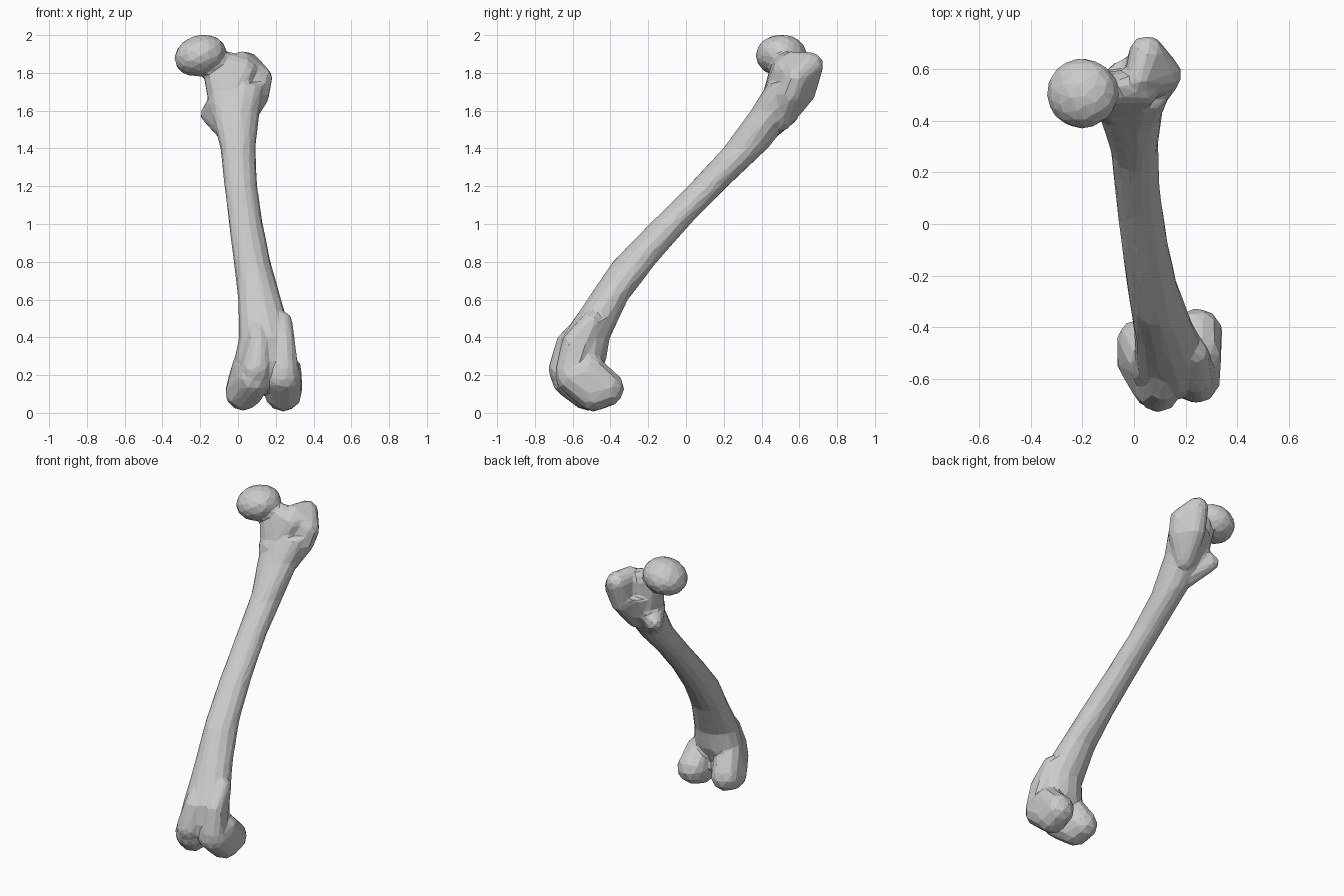
import bpy, bmesh, math
from mathutils import Matrix, Vector

cube = bpy.data.objects.get("Cube")
if cube:
    bpy.data.objects.remove(cube)

bone = bpy.data.materials.new("bone grey")
bone.use_nodes = True
COLOUR = (0.6, 0.6, 0.6, 1)
bone.diffuse_color = COLOUR
bone.node_tree.nodes["Principled BSDF"].inputs["Base Color"].default_value = COLOUR

bm = bmesh.new()


def hull(*balls):
    """Convex skin around balls given as (x, y, z, radius)."""
    part = bmesh.new()
    for x, y, z, r in balls:
        bmesh.ops.create_icosphere(part, subdivisions=2, radius=r,
                                   matrix=Matrix.Translation((x, y, z)))
    points = [v.co.copy() for v in part.verts]
    part.free()
    verts = [bm.verts.new(p) for p in points]
    out = bmesh.ops.convex_hull(bm, input=verts)
    junk = {g for g in out["geom_interior"] + out["geom_unused"]
            if isinstance(g, bmesh.types.BMVert)}
    bmesh.ops.delete(bm, geom=list(junk), context="VERTS")


def loft(sections, sides=14):
    """Capped tube through level ellipses (z, x, y, half width, half depth)."""
    rings = []
    for z, x, y, rx, ry in sections:
        angles = [math.tau * i / sides for i in range(sides)]
        rings.append([bm.verts.new((x + rx * math.cos(a), y + ry * math.sin(a), z))
                      for a in angles])
    for low, high in zip(rings, rings[1:]):
        for i in range(sides):
            j = (i + 1) % sides
            bm.faces.new((low[i], low[j], high[j], high[i]))
    bm.faces.new(rings[0][::-1])
    bm.faces.new(rings[-1])


# Shaft, flaring at both ends
loft([(0.16, 0.14, -0.57, 0.14, 0.09),
      (0.28, 0.14, -0.55, 0.16, 0.13),
      (0.40, 0.145, -0.53, 0.14, 0.13),
      (0.60, 0.115, -0.415, 0.115, 0.11),
      (0.80, 0.075, -0.27, 0.097, 0.12),
      (1.00, 0.042, -0.085, 0.09, 0.11),
      (1.20, 0.015, 0.115, 0.087, 0.107),
      (1.40, 0.0, 0.315, 0.093, 0.12),
      (1.60, -0.015, 0.465, 0.13, 0.125),
      (1.74, 0.01, 0.54, 0.14, 0.11)])

# Ball head, slightly flattened and tilted
bmesh.ops.create_icosphere(
    bm, subdivisions=3, radius=1,
    matrix=Matrix.Translation((-0.2, 0.505, 1.892))
    @ Matrix.Rotation(math.radians(-18), 4, "Y")
    @ Matrix.Diagonal(Vector((0.14, 0.136, 0.108, 1))))

# Neck and the web below it
hull((-0.13, 0.52, 1.86, 0.065), (-0.06, 0.49, 1.64, 0.10),
     (0.03, 0.53, 1.81, 0.075), (0.0, 0.54, 1.85, 0.05))

# Greater trochanter
hull((0.05, 0.66, 1.84, 0.07), (0.115, 0.58, 1.77, 0.07),
     (0.04, 0.62, 1.70, 0.07), (0.02, 0.56, 1.86, 0.055),
     (0.10, 0.55, 1.69, 0.07), (0.02, 0.50, 1.56, 0.07))

# Lesser trochanter
hull((-0.15, 0.55, 1.58, 0.05), (-0.07, 0.47, 1.64, 0.09), (-0.05, 0.42, 1.50, 0.07))

# Outer condyle and its raised front lip
hull((0.245, -0.425, 0.13, 0.10), (0.24, -0.49, 0.105, 0.10),
     (0.24, -0.60, 0.19, 0.095), (0.25, -0.51, 0.22, 0.09))
hull((0.245, -0.615, 0.22, 0.08), (0.245, -0.60, 0.37, 0.06), (0.23, -0.50, 0.48, 0.06))

# Inner condyle and its raised front lip
hull((0.025, -0.46, 0.12, 0.095), (0.03, -0.52, 0.11, 0.10),
     (0.08, -0.62, 0.18, 0.095), (0.055, -0.53, 0.24, 0.09))
hull((0.095, -0.645, 0.23, 0.085), (0.11, -0.63, 0.37, 0.06), (0.10, -0.52, 0.48, 0.06))

bmesh.ops.recalc_face_normals(bm, faces=bm.faces)
mesh = bpy.data.meshes.new("thigh_bone")
bm.to_mesh(mesh)
bm.free()
mesh.materials.append(bone)
thigh_bone = bpy.data.objects.new("thigh_bone", mesh)
bpy.context.collection.objects.link(thigh_bone)

# Fuse the parts, soften the joins, then reduce to broad flat facets
fuse = thigh_bone.modifiers.new("fuse", "REMESH")
fuse.mode = "VOXEL"
fuse.voxel_size = 0.012
soften = thigh_bone.modifiers.new("soften", "SMOOTH")
soften.factor = 0.5
soften.iterations = 5
facets = thigh_bone.modifiers.new("facets", "DECIMATE")
facets.ratio = 0.035
